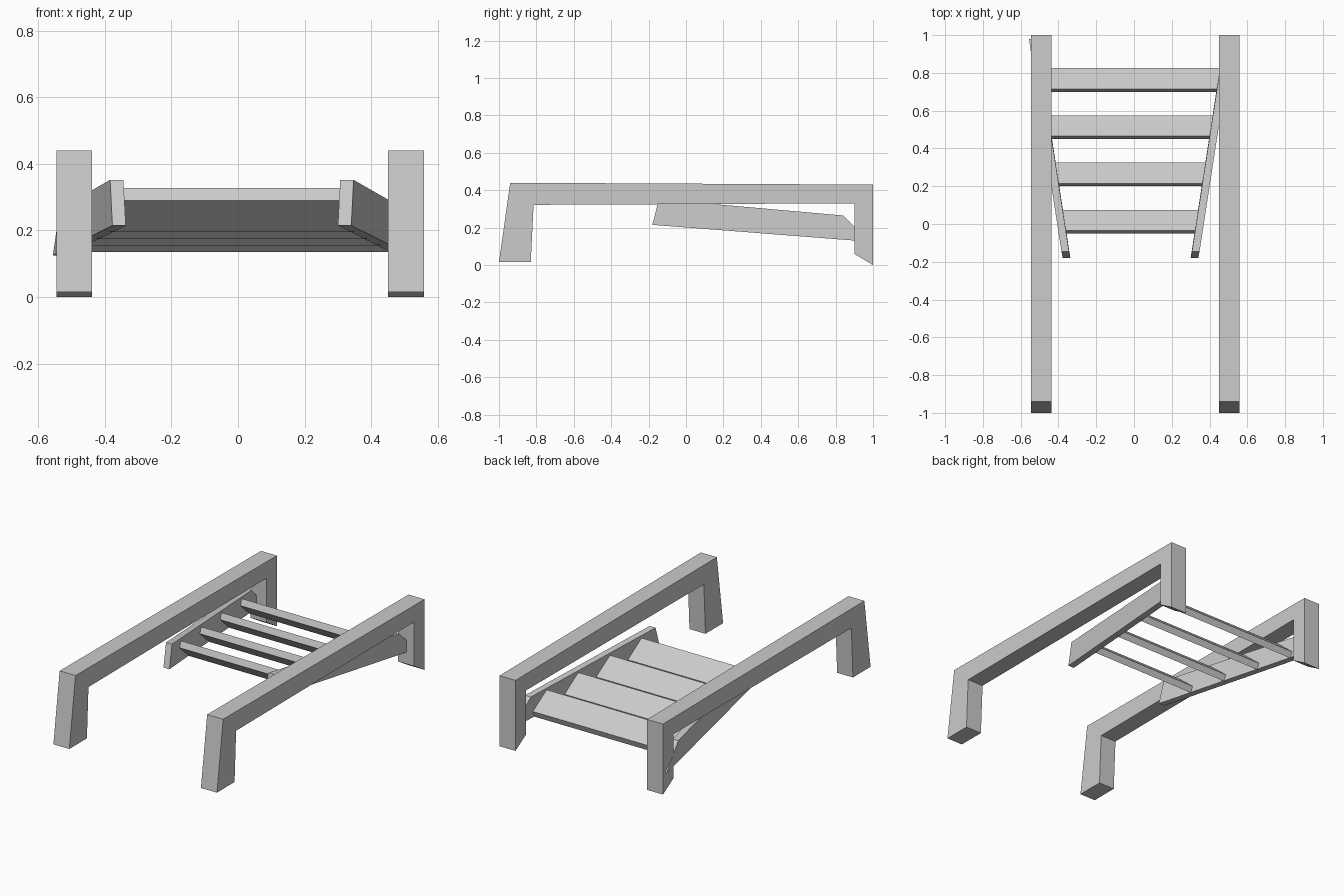
import bpy, bmesh

if "Cube" in bpy.data.objects:
    bpy.data.objects.remove(bpy.data.objects["Cube"])


def prism(name, profile, left, right):
    """Solid from a (y, z) profile; left and right give x for each profile point."""
    bm = bmesh.new()
    a = [bm.verts.new((left(y, z), y, z)) for y, z in profile]
    b = [bm.verts.new((right(y, z), y, z)) for y, z in profile]
    bm.faces.new(a)
    bm.faces.new(b[::-1])
    n = len(profile)
    for i in range(n):
        j = (i + 1) % n
        bm.faces.new((a[i], b[i], b[j], a[j]))
    bmesh.ops.recalc_face_normals(bm, faces=bm.faces)
    mesh = bpy.data.meshes.new(name)
    bm.to_mesh(mesh)
    bm.free()
    obj = bpy.data.objects.new(name, mesh)
    bpy.context.collection.objects.link(obj)
    return obj


# Arm frames: long top beam with a leg at each end
frame = [(-1, 0.015), (-0.94, 0.44), (1, 0.43), (1, 0.0),
         (0.9, 0.06), (0.9, 0.33), (-0.815, 0.322), (-0.83, 0.015)]
for side, x0, x1 in (("left", -0.545, -0.438), ("right", 0.45, 0.558)):
    prism(side + "_arm_frame", frame, lambda y, z: x0, lambda y, z: x1)

# Seat rails: splayed outwards to the back and leaning out at the top
RAIL_CENTRE = -0.0185


def rail_x(y, z):
    return 0.3 + 0.155 * (y + 0.18) + 0.012 * (z - 0.22)


rail = [(-0.18, 0.215), (-0.145, 0.352), (0.84, 0.265), (0.98, 0.125)]
for side, s in (("left", -1), ("right", 1)):
    prism(side + "_seat_rail", rail,
          lambda y, z: RAIL_CENTRE + s * (rail_x(y, z) + 0.0185),
          lambda y, z: RAIL_CENTRE + s * (rail_x(y, z) + 0.0585))

# Seat slats: tilted down towards the back, stepping down along the rails
for k in range(4):
    y, z = 0.25 * k, -0.02 * k
    slat = [(y - 0.05, z + 0.29), (y - 0.035, z + 0.327),
            (y + 0.075, z + 0.232), (y + 0.06, z + 0.195)]
    half = rail_x(y, 0.25) + 0.0385
    prism(f"seat_slat_{k + 1}", slat,
          lambda y, z: RAIL_CENTRE - half, lambda y, z: RAIL_CENTRE + half)
